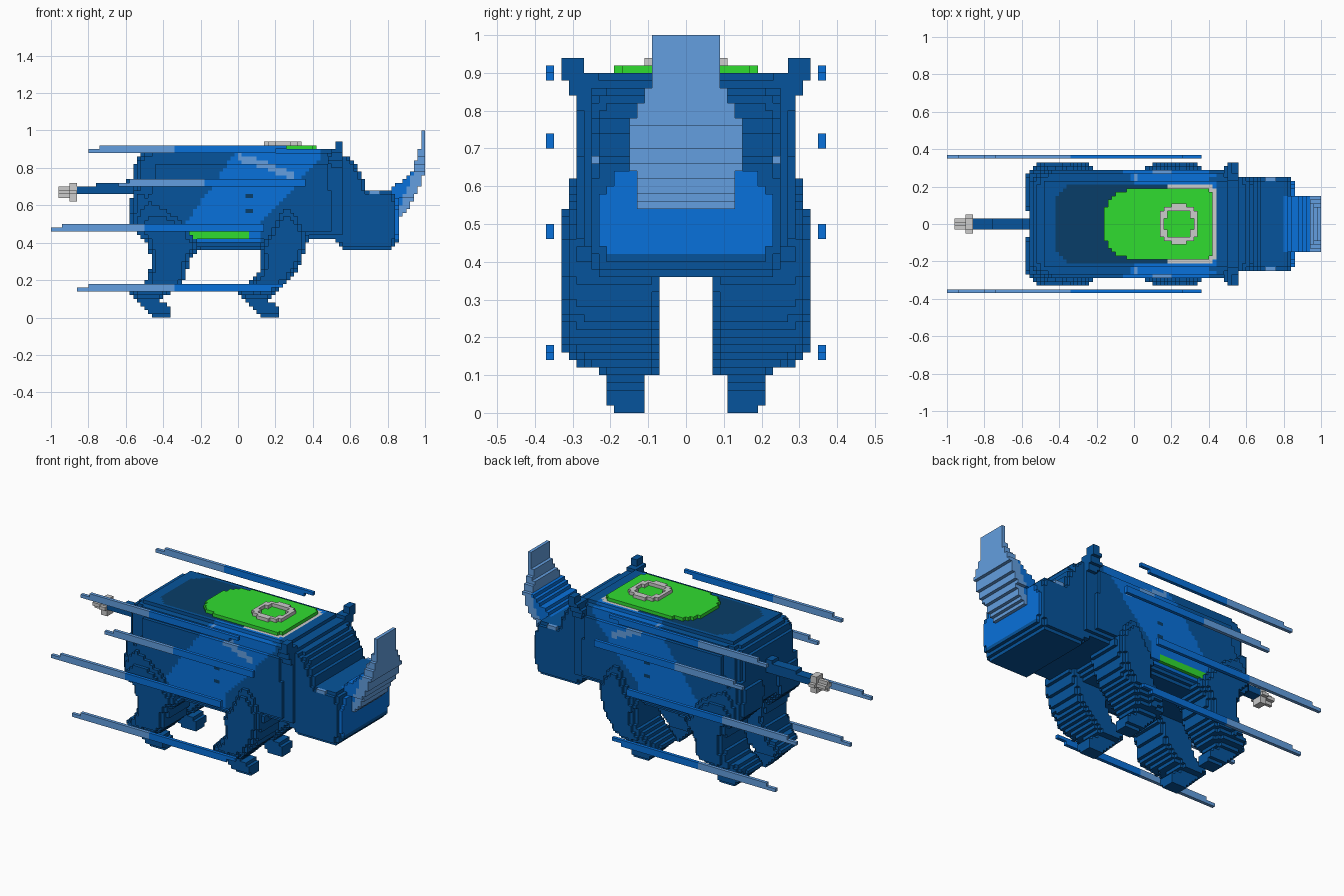
import bpy
import math
from mathutils import Vector

if "Cube" in bpy.data.objects:
    bpy.data.objects.remove(bpy.data.objects["Cube"])

S = 0.02          # block size
cells = {}        # (i, j, k) -> (part name, colour name)


def linear(h):
    v = [int(h[n:n + 2], 16) / 255 for n in (0, 2, 4)]
    return [c / 12.92 if c < 0.04045 else ((c + 0.055) / 1.055) ** 2.4 for c in v] + [1]


PALETTE = {"dark blue": "06549C", "mid blue": "0871DB", "light blue": "639FE0",
           "navy": "083D68", "green": "30DC30", "silver": "CCCCCC"}
mats = {}
for n, h in PALETTE.items():
    mats[n] = bpy.data.materials.new(n)
    mats[n].diffuse_color = linear(h)


def lerp(table, t):
    """Piecewise linear lookup in (position, value) pairs."""
    if t <= table[0][0]:
        return table[0][1]
    for (a, va), (b, vb) in zip(table, table[1:]):
        if t <= b:
            return va + (vb - va) * (t - a) / (b - a)
    return table[-1][1]


def depth(poly, x, z):
    """Distance inside the outline, or -1 when outside."""
    inside, best, p = False, 9.0, Vector((x, z))
    for a, b in zip(poly, poly[1:] + poly[:1]):
        if (a[1] > z) != (b[1] > z) and x < (b[0] - a[0]) * (z - a[1]) / (b[1] - a[1]) + a[0]:
            inside = not inside
        va, e = Vector(a), Vector(b) - Vector(a)
        t = max(0, min(1, (p - va).dot(e) / e.length_squared))
        best = min(best, (p - va - e * t).length)
    return best if inside else -1


def bevel(d, r):
    return 0 if d >= r else r - math.sqrt(r * r - (r - max(d, 0)) ** 2)


def slab(name, poly, span, colour):
    """Fill a side outline with blocks; span(x, z, d) gives the |y| range."""
    xs, zs = [p[0] for p in poly], [p[1] for p in poly]
    for i in range(math.floor(min(xs) / S) - 1, math.ceil(max(xs) / S) + 1):
        for k in range(max(0, math.floor(min(zs) / S) - 1), math.ceil(max(zs) / S) + 1):
            x, z = (i + 0.5) * S, (k + 0.5) * S
            d = depth(poly, x, z)
            if d < 0:
                continue
            lo, hi = span(x, z, d)
            for j in range(-18, 19):
                y = abs(j * S)
                if lo - 1e-6 <= y <= hi + 1e-6:
                    cells[i, j, k] = (name, colour(x, y, z) if callable(colour) else colour)


def box(name, x0, x1, z0, z1, lo, hi, colour):
    slab(name, [(x0, z0), (x1, z0), (x1, z1), (x0, z1)], lambda x, z, d: (lo, hi), colour)


# Body with painted side panel, highlight and back
def body_colour(x, y, z):
    if z > 0.86 and y < 0.22 - bevel(x + 0.43, 0.14) and -0.43 < x < 0.4:
        return "navy"
    if 0.42 < z < 0.46 and -0.28 < x < 0.07:
        return "green"
    if 0.04 < x < 0.08 and (0.56 < z < 0.58 or 0.64 < z < 0.66):
        return "navy"
    if 0 < x < 0.3 and abs(z - lerp([(0, 0.855), (0.15, 0.815), (0.3, 0.75)], x)) < 0.02:
        return "light blue"
    left = -0.31 + max(0, z - 0.46) * 0.7
    right = min(0.44, 0.13 + max(0, z - 0.52) * 0.95)
    return "mid blue" if left < x < right and z > 0.4 else "dark blue"


BODY_W = [(0.36, 0.26), (0.45, 0.29), (0.6, 0.29), (0.7, 0.28), (0.9, 0.28)]
slab("body", [(-0.56, 0.5), (-0.56, 0.8), (-0.53, 0.86), (-0.46, 0.9), (0.49, 0.9), (0.55, 0.86),
              (0.55, 0.42), (0.36, 0.42), (0.3, 0.36), (-0.4, 0.36)],
     lambda x, z, d: (0, lerp(BODY_W, z) - max(bevel(d, 0.08), bevel(x + 0.58, 0.14))), body_colour)

# Head and snout
HEAD_W = [(0.56, 0.26), (0.62, 0.25), (0.78, 0.25)]
SNOUT_W = [(0.42, 0.21), (0.48, 0.23), (0.56, 0.23), (0.62, 0.18)]
slab("head", [(0.38, 0.42), (0.5, 0.42), (0.57, 0.36), (0.82, 0.36), (0.86, 0.42), (0.86, 0.62),
              (0.82, 0.68), (0.69, 0.68), (0.67, 0.75), (0.62, 0.83), (0.55, 0.88), (0.4, 0.88)],
     lambda x, z, d: (0, lerp(SNOUT_W, z) if x > 0.84 else lerp(HEAD_W, x) - bevel(d, 0.05)),
     lambda x, y, z: "mid blue" if x > 0.84 and z > 0.42 else "dark blue")
box("eyes", 0.70, 0.76, 0.66, 0.68, 0.23, 0.25, "light blue")

# Horn
HORN_W = [(0.62, 0.13), (0.68, 0.15), (0.76, 0.15), (0.84, 0.11), (0.88, 0.09)]
slab("horn", [(0.78, 0.66), (0.86, 0.72), (0.93, 0.78), (0.95, 0.84), (0.98, 0.92), (0.98, 1),
              (1, 1), (1, 0.8), (0.97, 0.7), (0.94, 0.64), (0.91, 0.58), (0.87, 0.54), (0.8, 0.54)],
     lambda x, z, d: (0, lerp(HORN_W, z)),
     lambda x, y, z: "light blue" if z > 0.78 or x > 0.86 + 0.4 * max(0, z - 0.58) else "mid blue")

# Ears
slab("ears", [(0.47, 0.82), (0.55, 0.8), (0.57, 0.88), (0.55, 0.94), (0.53, 0.94), (0.5, 0.88)],
     lambda x, z, d: (0.27 if z > 0.9 else 0.23, lerp([(0.82, 0.29), (0.9, 0.33)], z)), "dark blue")

# Legs
LEG_W = [(0, 0.19), (0.03, 0.21), (0.1, 0.22), (0.13, 0.28), (0.18, 0.33), (0.5, 0.33),
         (0.56, 0.315), (0.62, 0.3)]
legs = {
    "hind_legs": [(-0.59, 0.6), (-0.55, 0.68), (-0.42, 0.64), (-0.3, 0.52), (-0.2, 0.37), (-0.26, 0.31),
                  (-0.28, 0.2), (-0.32, 0.16), (-0.38, 0.12), (-0.42, 0.09), (-0.36, 0.06), (-0.36, 0),
                  (-0.44, 0), (-0.5, 0.04), (-0.54, 0.09), (-0.58, 0.14), (-0.49, 0.2), (-0.46, 0.3),
                  (-0.49, 0.4), (-0.58, 0.48)],
    "front_legs": [(0.19, 0.5), (0.23, 0.6), (0.3, 0.6), (0.34, 0.5), (0.38, 0.42), (0.34, 0.3),
                   (0.28, 0.2), (0.22, 0.15), (0.16, 0.09), (0.22, 0.06), (0.22, 0), (0.14, 0),
                   (0.08, 0.04), (0.04, 0.09), (0, 0.14), (0.08, 0.2), (0.13, 0.28), (0.12, 0.38)],
}


def leg_span(x, z, d):
    if z < 0.1:
        return 0.11, lerp(LEG_W, z)
    return 0.07 + bevel(d, 0.06) * 0.5, lerp(LEG_W, z) - max(bevel(d, 0.06), bevel(x + 0.6, 0.14))


for name, outline in legs.items():
    slab(name, outline, leg_span, "dark blue")

# Tail with knobbed tip of cross section
slab("tail", [(-0.54, 0.66), (-0.54, 0.74), (-0.64, 0.72), (-0.86, 0.7), (-0.86, 0.65), (-0.7, 0.66)],
     lambda x, z, d: (0, 0.03), "dark blue")
for x0, grow in ((-0.96, 0), (-0.90, S)):
    box("tail_tip", x0, -0.86, 0.66, 0.68, 0, 0.03 + grow, "silver")
    box("tail_tip", x0, -0.86, 0.64 - grow, 0.70 + grow, 0, 0.01 + grow, "silver")

# Back plate, its trim and the ring on it
box("plate_trim", 0.18, 0.42, 0.88, 0.90, 0, 0.21, "silver")
box("plate_trim", 0.42, 0.44, 0.88, 0.90, 0, 0.19, "silver")
PLATE_W = [(-0.15, 0.08), (-0.13, 0.13), (-0.09, 0.16), (-0.01, 0.19), (0.39, 0.19), (0.41, 0.17)]
slab("back_plate", [(-0.16, 0.9), (0.42, 0.9), (0.42, 0.92), (-0.16, 0.92)],
     lambda x, z, d: (0, lerp(PLATE_W, x)), "green")
slab("back_ring", [(0.14, 0.92), (0.34, 0.92), (0.34, 0.94), (0.14, 0.94)],
     lambda x, z, d: (math.sqrt(max(0, 0.08 ** 2 - (x - 0.24) ** 2)),
                      math.sqrt(max(0, 0.109 ** 2 - (x - 0.24) ** 2))), "silver")

# Speed streaks on both sides: start, colour change, end, height
for n, (a, m, b, z) in enumerate([(-0.80, -0.34, 0.26, 0.88), (-0.64, -0.18, 0.36, 0.70),
                                  (-1.00, -0.50, 0.14, 0.46), (-0.86, -0.34, 0.24, 0.14)]):
    for step in (0, 1):
        box(f"streaks_{n + 1}", a + 0.06 * step, b - 0.06 * (1 - step) * (n in (0, 3)),
            z + S * step, z + S * step + S, 0.35, 0.37,
            lambda x, y, zz: "light blue" if x < m else "mid blue")

# Turn the blocks into one mesh per part, keeping only outer faces
parts = {}
for c, (name, colour) in cells.items():
    parts.setdefault(name, []).append((c, colour))
for name, blocks in parts.items():
    verts, faces, slots = {}, [], []
    names = sorted({col for _, col in blocks})
    for c, colour in blocks:
        for axis in range(3):
            for side in (0, 1):
                nb = list(c)
                nb[axis] += 2 * side - 1
                if tuple(nb) in cells:
                    continue
                quad = []
                for u, v in ((0, 0), (1, 0), (1, 1), (0, 1)):
                    p = list(c)
                    p[axis] += side
                    p[(axis + 1) % 3] += u
                    p[(axis + 2) % 3] += v
                    quad.append(verts.setdefault(tuple(p), len(verts)))
                faces.append(quad if side else quad[::-1])
                slots.append(names.index(colour))
    mesh = bpy.data.meshes.new(name)
    mesh.from_pydata([(p[0] * S, (p[1] - 0.5) * S, p[2] * S) for p in verts], [], faces)
    for n in names:
        mesh.materials.append(mats[n])
    mesh.polygons.foreach_set("material_index", slots)
    mesh.update()
    bpy.context.collection.objects.link(bpy.data.objects.new(name, mesh))

for m in bpy.data.materials:
    if m.users and not m.is_grease_pencil:
        m.use_nodes = True
        m.node_tree.nodes["Principled BSDF"].inputs["Base Color"].default_value = m.diffuse_color
